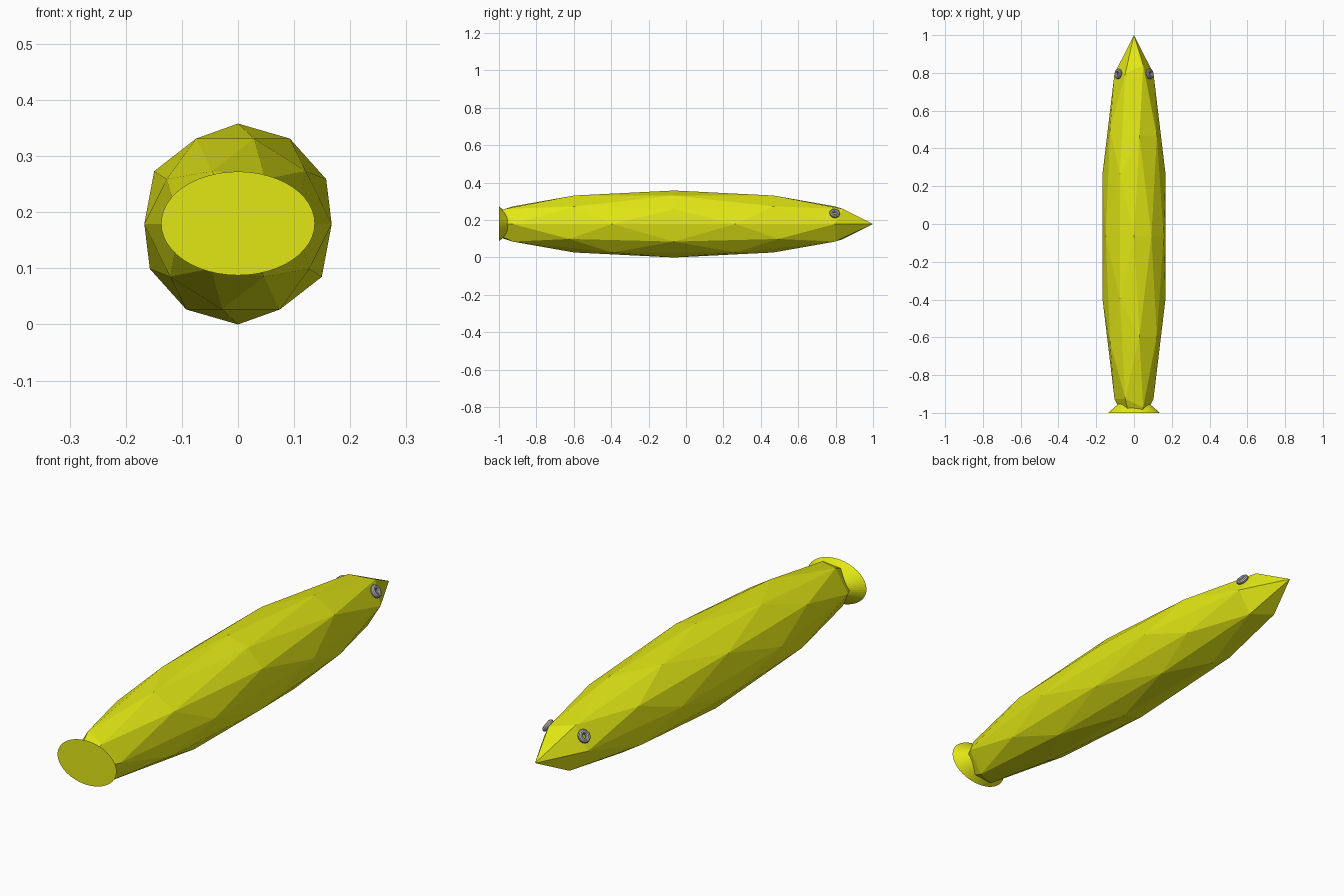
import bpy, bmesh
from math import pi
from mathutils import Vector, Matrix

if "Cube" in bpy.data.objects:
    bpy.data.objects.remove(bpy.data.objects["Cube"])


def material(name, color):
    m = bpy.data.materials.new(name)
    m.diffuse_color = (*color, 1)
    m.use_nodes = True
    m.node_tree.nodes["Principled BSDF"].inputs["Base Color"].default_value = m.diffuse_color
    return m


yellow = material("bright yellow", (0.76, 0.80, 0.007))
grey = material("light grey", (0.50, 0.50, 0.53))
CENTRE_Z = 0.179


def make_object(name, bm, mat):
    bmesh.ops.recalc_face_normals(bm, faces=bm.faces)
    mesh = bpy.data.meshes.new(name)
    bm.to_mesh(mesh)
    bm.free()
    mesh.materials.append(mat)
    ob = bpy.data.objects.new(name, mesh)
    bpy.context.collection.objects.link(ob)
    return ob


# Body: stretched low-poly ball with its rear point cut off and capped
bm = bmesh.new()
bmesh.ops.create_icosphere(bm, subdivisions=2, radius=1)
for v in bm.verts:
    v.co = (v.co.x * 0.1756, v.co.y * 1.065 - 0.065, v.co.z * 0.179 + CENTRE_Z)
cut = bmesh.ops.bisect_plane(bm, geom=bm.verts[:] + bm.edges[:] + bm.faces[:],
                             plane_co=(0, -0.99, 0), plane_no=(0, -1, 0), clear_outer=True)
rim = [e for e in cut["geom_cut"] if isinstance(e, bmesh.types.BMEdge)]
bmesh.ops.holes_fill(bm, edges=rim, sides=0)
make_object("body", bm, yellow)

# Tail: flattened cone flaring out to an oval end
bm = bmesh.new()
bmesh.ops.create_cone(bm, cap_ends=True, segments=48, radius1=1, radius2=0, depth=1,
                      matrix=Matrix.Translation((0, 0, 0.5)))
for v in bm.verts:
    v.co = (v.co.x * 0.137, -1 + v.co.z * 0.12, v.co.y * 0.0925 + CENTRE_Z + 0.001)
make_object("tail_flare", bm, yellow)


# Eyes: small thick rings facing outward and up
def eye(name, side):
    major, minor, n, k = 0.018, 0.010, 20, 10
    bm = bmesh.new()
    axis = Vector((side * 0.82, 0.15, 0.55)).normalized()
    place = Matrix.Translation((side * 0.084, 0.795, 0.236)) @ axis.to_track_quat('Z', 'Y').to_matrix().to_4x4()
    rings = []
    for i in range(n):
        turn = Matrix.Rotation(2 * pi * i / n, 4, 'Z')
        ring = []
        for j in range(k):
            p = Matrix.Rotation(2 * pi * j / k, 4, 'Y') @ Vector((minor, 0, 0))
            ring.append(bm.verts.new(place @ turn @ (p + Vector((major, 0, 0)))))
        rings.append(ring)
    for i in range(n):
        a, b = rings[i], rings[(i + 1) % n]
        for j in range(k):
            bm.faces.new((a[j], b[j], b[(j + 1) % k], a[(j + 1) % k]))
    make_object(name, bm, grey)


eye("right_eye", 1)
eye("left_eye", -1)
